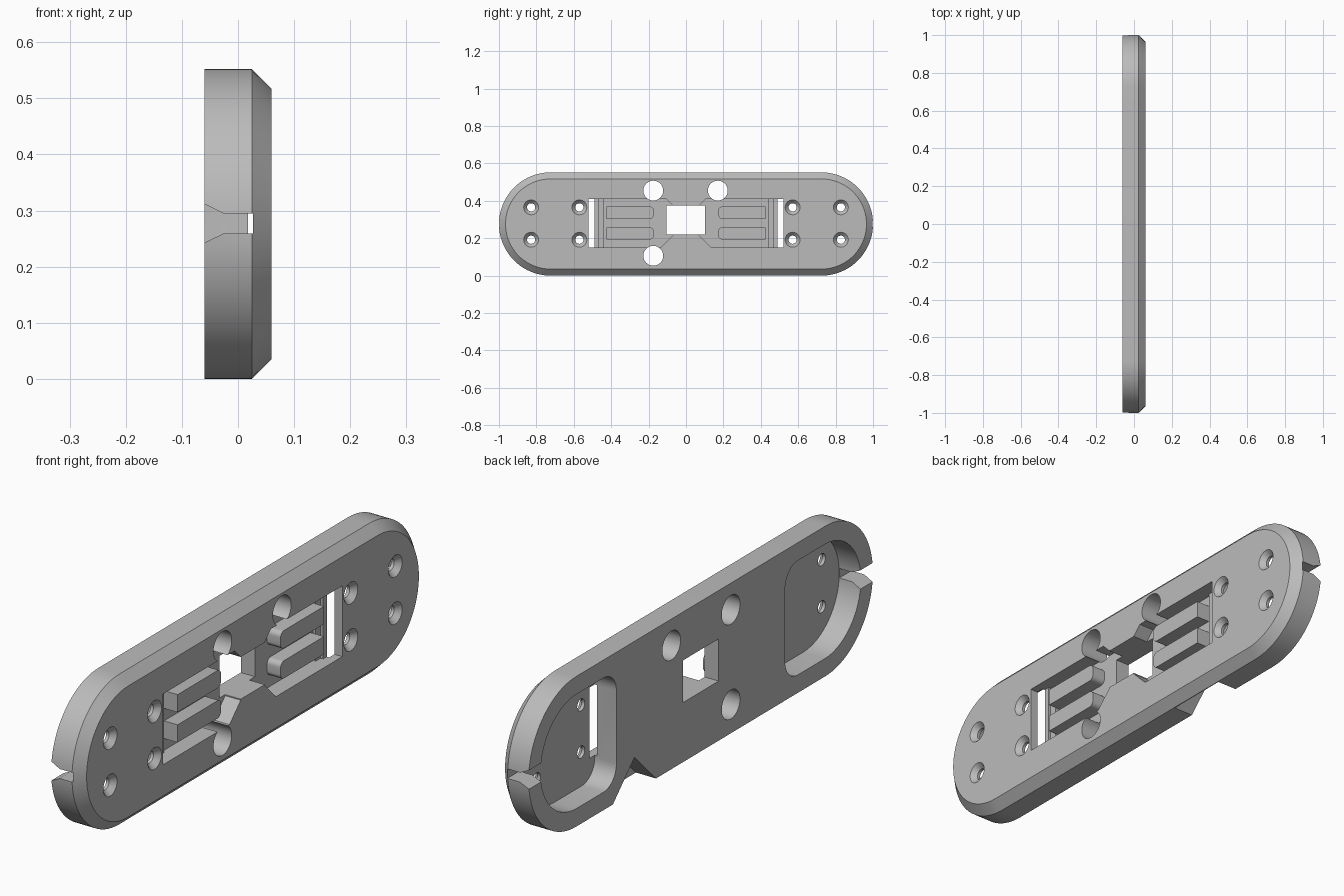
import bpy, bmesh, math

if "Cube" in bpy.data.objects:
    bpy.data.objects.remove(bpy.data.objects["Cube"])

ZC = 0.276
grey = bpy.data.materials.new("plain grey")
grey.diffuse_color = (0.5, 0.5, 0.5, 1)
grey.use_nodes = True
grey.node_tree.nodes["Principled BSDF"].inputs["Base Color"].default_value = grey.diffuse_color


def loft(name, rings):
    """Solid through rings [(x, [(y, z), ...]), ...] stacked along x."""
    bm = bmesh.new()
    loops = [[bm.verts.new((x, y, z)) for y, z in pts] for x, pts in rings]
    n = len(loops[0])
    for a, b in zip(loops, loops[1:]):
        for i in range(n):
            j = (i + 1) % n
            bm.faces.new((a[i], a[j], b[j], b[i]))
    bm.faces.new(loops[0][::-1])
    bm.faces.new(loops[-1])
    bmesh.ops.recalc_face_normals(bm, faces=bm.faces)
    me = bpy.data.meshes.new(name)
    bm.to_mesh(me)
    bm.free()
    me.materials.append(grey)
    ob = bpy.data.objects.new(name, me)
    bpy.context.collection.objects.link(ob)
    return ob


def arc(y, z, r, a0, a1, n):
    return [(y + r * math.cos(math.radians(a0 + (a1 - a0) * i / n)),
             z + r * math.sin(math.radians(a0 + (a1 - a0) * i / n))) for i in range(n + 1)]


def circle(y, z, r, n=40):
    return arc(y, z, r, 0, 360, n)[:-1]


def rect(y0, y1, z0, z1):
    return [(y0, z0), (y1, z0), (y1, z1), (y0, z1)]


def stadium(r):
    c = 1 - ZC
    return arc(c, ZC, r, -90, 90, 40) + arc(-c, ZC, r, 90, 270, 40)


def flip(pts, s):
    return [(y * s, z) for y, z in pts]


# Chamfered rounded plate
plate = loft("plate", [(-0.06, stadium(ZC)), (0.025, stadium(ZC)), (0.06, stadium(ZC - 0.035))])

cutters = []


def cut(name, *rings):
    ob = loft(name, rings)
    ob.hide_render = True
    cutters.append(ob)


# Square window and three large through holes
cut("window_cut", (-0.1, rect(-0.104, 0.102, 0.219, 0.374)), (0.1, rect(-0.104, 0.102, 0.219, 0.374)))
for y, z in ((-0.175, 0.4545), (0.17, 0.4545), (-0.175, 0.106)):
    cut("round_hole_cut", (-0.1, circle(y, z, 0.053)), (0.1, circle(y, z, 0.053)))

# V notch in the lower back edge
vee = [(0.235, -0.025), (0.535, -0.025), (0.385, 0.125)]
cut("edge_notch_cut", (-0.1, vee), (0.022, vee))

for s in (1, -1):
    # Front recess with a stepped floor
    lobe = flip([(0.07, 0.215), (0.135, 0.15), (0.44, 0.15), (0.44, 0.41),
                 (0.105, 0.41), (0.07, 0.375)], s)
    cut("recess_cut", (-0.003, lobe), (0.1, lobe))
    for y0, y1, x in ((0.43, 0.468, 0.008), (0.45, 0.52, 0.018)):
        step = flip(rect(y0, y1, 0.15, 0.41), s)
        cut("recess_step_cut", (x, step), (0.1, step))
    # Back pocket with rounded inner corners
    r = 0.21
    pocket = flip(arc(0.72, ZC, r, -90, 90, 32) + arc(0.565, ZC + r - 0.075, 0.075, 90, 180, 10)
                  + arc(0.565, ZC - r + 0.075, 0.075, 180, 270, 10), s)
    cut("pocket_cut", (-0.1, pocket), (0.028, pocket))
    # Flared cable notch at the tip
    wide, slim = [flip(rect(0.88, 1.1, 0.277 - h, 0.277 + h), s) for h in (0.035, 0.0175)]
    cut("tip_notch_cut", (-0.061, wide), (-0.025, slim), (0.027, slim))
    # Countersunk screw holes
    for y in (0.57, 0.828):
        for z in (0.192, 0.365):
            cut("screw_hole_cut", (0.0, circle(y * s, z, 0.022, 24)), (0.04, circle(y * s, z, 0.022, 24)),
                (0.061, circle(y * s, z, 0.041, 24)))

for c in cutters:
    m = plate.modifiers.new("cut", 'BOOLEAN')
    m.operation = 'DIFFERENCE'
    m.solver = 'EXACT'
    m.object = c
bpy.context.view_layer.update()
done = bpy.data.meshes.new_from_object(plate.evaluated_get(bpy.context.evaluated_depsgraph_get()))
plate.modifiers.clear()
plate.data = done
for c in cutters:
    bpy.data.objects.remove(c)

# Raised fingers in the recess, rounded at the inner ends
fingers = []
for s in (1, -1):
    for z0, z1 in ((0.193, 0.258), (0.304, 0.369)):
        q = 0.02
        shape = flip(arc(0.173 + q, z1 - q, q, 90, 180, 6) + arc(0.173 + q, z0 + q, q, 180, 270, 6)
                     + [(0.425, z0), (0.425, z1)], s)
        fingers.append(loft("finger", [(-0.01, shape), (0.052, shape)]))

for ob in [plate] + fingers:
    bpy.ops.object.select_all(action='DESELECT')
    ob.select_set(True)
    bpy.context.view_layer.objects.active = ob
    bpy.ops.object.shade_smooth_by_angle(angle=math.radians(25))
